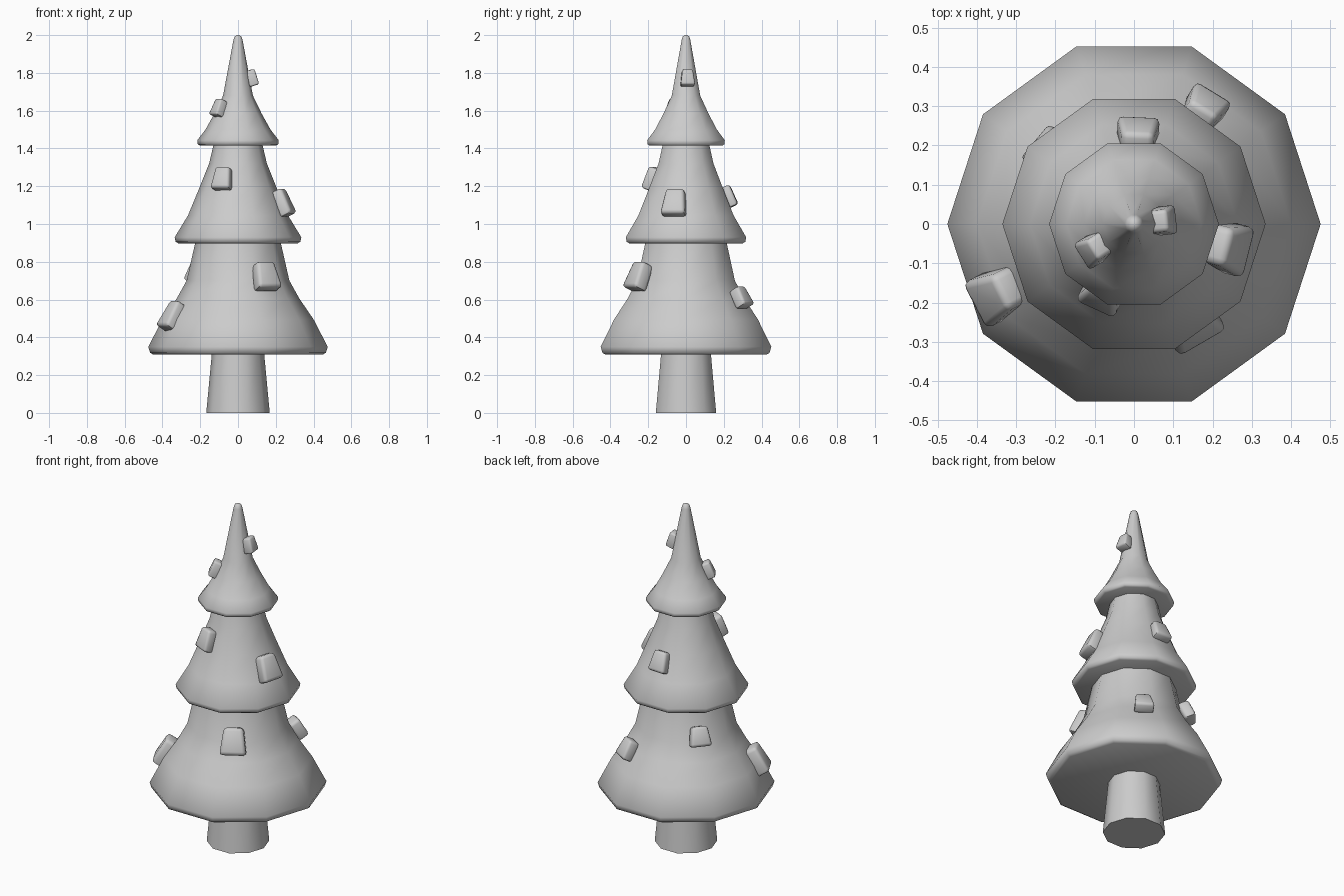
import bpy, bmesh, math
from mathutils import Vector, Matrix

if "Cube" in bpy.data.objects:
    bpy.data.objects.remove(bpy.data.objects["Cube"])

SIDES = 10


def finish(name, bm, angle):
    bmesh.ops.recalc_face_normals(bm, faces=bm.faces)
    me = bpy.data.meshes.new(name)
    bm.to_mesh(me)
    bm.free()
    ob = bpy.data.objects.new(name, me)
    bpy.context.collection.objects.link(ob)
    bpy.ops.object.select_all(action='DESELECT')
    ob.select_set(True)
    bpy.context.view_layer.objects.active = ob
    bpy.ops.object.shade_smooth_by_angle(angle=math.radians(angle))
    return ob


def lathe(name, profile):
    """Ten-sided turned solid from (radius, z) points, capped at both ends."""
    bm = bmesh.new()
    rings = []
    for r, z in profile:
        rings.append([bm.verts.new((r * math.cos(math.tau * i / SIDES),
                                    r * math.sin(math.tau * i / SIDES), z))
                      for i in range(SIDES)])
    for a, b in zip(rings, rings[1:]):
        for i in range(SIDES):
            j = (i + 1) % SIDES
            bm.faces.new((a[i], a[j], b[j], b[i]))
    bm.faces.new(rings[0][::-1])
    bm.faces.new(rings[-1])
    return finish(name, bm, 50)


def block(name, x, y, z, width, height, tilt, depth):
    """Tapered rounded block lying on the slope, facing away from the trunk."""
    a = math.radians(tilt)
    out = Vector((x, y, 0)).normalized()
    normal = out * math.cos(a) + Vector((0, 0, math.sin(a)))
    up = Vector((0, 0, math.cos(a))) - out * math.sin(a)
    side = up.cross(normal)
    bm = bmesh.new()
    bmesh.ops.create_cube(bm, size=1)
    for v in bm.verts:
        taper = 1 - 0.28 * (v.co.y + 0.5)
        v.co = Vector((v.co.x * width * taper, v.co.y * height, v.co.z * depth))
    bmesh.ops.bevel(bm, geom=bm.edges[:], offset=0.13 * width, segments=2,
                    profile=0.5, affect='EDGES')
    basis = Matrix((side, up, normal)).transposed().to_4x4()
    bm.transform(Matrix.Translation((x, y, z)) @ basis)
    return finish(name, bm, 50)


# Trunk
lathe("trunk", [(0.168, 0), (0.137, 0.33)])

# Three stacked foliage tiers with bevelled rims
lathe("lower_tier", [(0.447, 0.308), (0.465, 0.318), (0.475, 0.35), (0.40, 0.495),
                     (0.325, 0.605), (0.272, 0.70), (0.222, 0.92)])
lathe("middle_tier", [(0.317, 0.898), (0.33, 0.906), (0.335, 0.93), (0.265, 1.045),
                      (0.205, 1.19), (0.153, 1.32), (0.127, 1.43)])
lathe("upper_tier", [(0.202, 1.415), (0.213, 1.422), (0.216, 1.443), (0.172, 1.50),
                     (0.125, 1.585), (0.079, 1.68), (0.024, 1.975),
                     (0.018, 1.993), (0.006, 2.0)])

# Raised foliage blocks: x, y, z, width, height, tilt, depth
blocks = [
    (-0.345, -0.178, 0.512, 0.135, 0.155, 31, 0.08),
    (0.145, -0.250, 0.722, 0.145, 0.15, 24, 0.08),
    (0.178, 0.292, 0.610, 0.11, 0.11, 30, 0.065),
    (-0.217, 0.182, 0.745, 0.12, 0.11, 24, 0.065),
    (-0.081, -0.177, 1.240, 0.11, 0.12, 20, 0.06),
    (0.238, -0.060, 1.112, 0.135, 0.145, 25, 0.07),
    (0.010, 0.226, 1.145, 0.11, 0.115, 24, 0.06),
    (-0.098, -0.062, 1.612, 0.08, 0.092, 24, 0.06),
    (0.071, 0.008, 1.773, 0.076, 0.085, 17, 0.055),
]
for i, b in enumerate(blocks):
    block(f"foliage_block_{i + 1}", *b)
